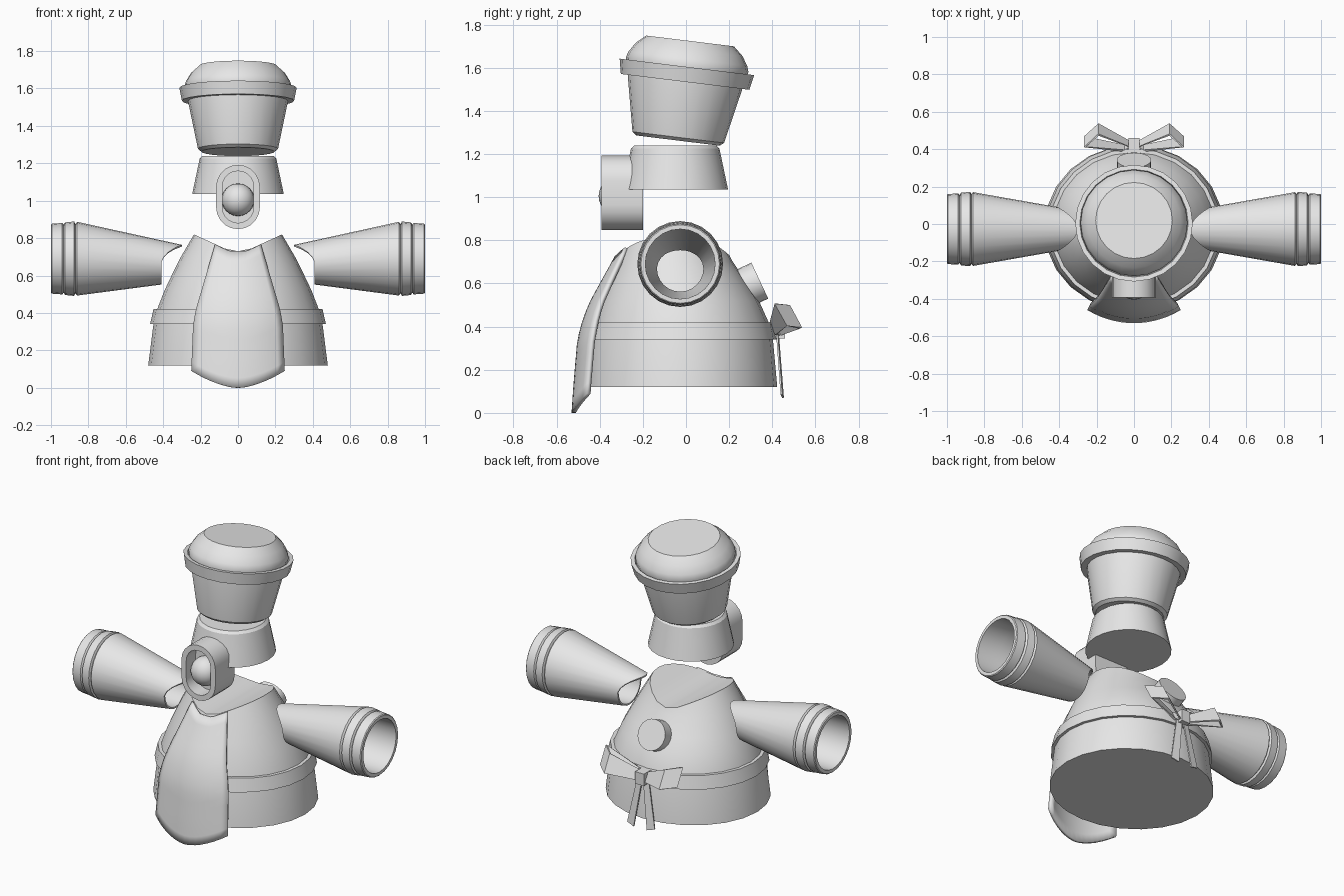
import bpy, bmesh, math
from mathutils import Matrix, Vector

if "Cube" in bpy.data.objects:
    bpy.data.objects.remove(bpy.data.objects["Cube"])

grey = bpy.data.materials.new("light_grey")
grey.diffuse_color = (0.8, 0.8, 0.8, 1)
grey.use_nodes = True
grey.node_tree.nodes["Principled BSDF"].inputs["Base Color"].default_value = grey.diffuse_color


def make(name, verts, faces, matrix=None, smooth=True, thick=0, offset=-1):
    me = bpy.data.meshes.new(name)
    me.from_pydata([tuple(v) for v in verts], [], faces)
    bm = bmesh.new()
    bm.from_mesh(me)
    if matrix:
        bm.transform(matrix)
    bmesh.ops.recalc_face_normals(bm, faces=bm.faces)
    bm.to_mesh(me)
    bm.free()
    me.materials.append(grey)
    ob = bpy.data.objects.new(name, me)
    bpy.context.collection.objects.link(ob)
    if thick:
        mod = ob.modifiers.new("thickness", 'SOLIDIFY')
        mod.thickness, mod.offset = thick, offset
    if smooth:
        bpy.ops.object.select_all(action='DESELECT')
        ob.select_set(True)
        bpy.context.view_layer.objects.active = ob
        bpy.ops.object.shade_smooth_by_angle(angle=math.radians(32))
    return ob


def skin(rings, closed=False):
    """Quads between successive rings of equal length."""
    n, m = len(rings[0]), len(rings)
    verts = [v for r in rings for v in r]
    faces = [(i * n + j, i * n + (j + 1) % n,
              (i + 1) % m * n + (j + 1) % n, (i + 1) % m * n + j)
             for i in range(m if closed else m - 1) for j in range(n)]
    return verts, faces


def lathe(name, profile, matrix=None, n=24):
    """Capped turned shape from (radius, height) pairs."""
    rings = [[(r * math.sin(2 * math.pi * j / n), r * math.cos(2 * math.pi * j / n), h)
              for j in range(n)] for r, h in profile]
    verts, faces = skin(rings)
    faces += [tuple(range(n)), tuple(range(len(verts) - n, len(verts)))]
    return make(name, verts, faces, matrix)


# Body cross-sections: z, x radius, y radius, y centre
SECTIONS = [(-.02, .49, .455, -.022), (.12, .48, .445, -.022), (.34, .452, .425, -.022),
            (.42, .432, .405, -.022), (.52, .393, .368, -.03), (.6, .355, .325, -.04),
            (.7, .305, .27, -.053), (.82, .235, .215, -.06)]


def section(z):
    for a, b in zip(SECTIONS, SECTIONS[1:]):
        if z <= b[0] or b is SECTIONS[-1]:
            t = (z - a[0]) / (b[0] - a[0])
            return [p + (q - p) * t for p, q in zip(a[1:], b[1:])]


def body_point(a, z, grow=0):
    rx, ry, cy = section(z)
    return ((rx + grow) * math.sin(a), cy + (ry + grow) * math.cos(a), z)


def neckline(x):
    return .73 + max(0, abs(x) - .04) * .46


# Robe body with a valley-shaped top
N = 24
ANG = [2 * math.pi * j / N for j in range(N)]
rings = [[body_point(a, s[0]) for a in ANG] for s in SECTIONS[1:-1]]
top = []
for a in ANG:
    z = .8
    for _ in range(12):
        z = neckline(body_point(a, z)[0])
    top.append(body_point(a, z))
rings.append(top)
verts, faces = skin(rings)
faces.append(tuple(range(N)))
b = len(verts) - N
h = N // 2
for lo in (0, h):  # strips from front to back across the top
    for k in range(h // 2):
        q = [lo + k, lo + k + 1, (h - lo - k - 1) % N, (h - lo - k) % N] if lo == 0 else \
            [h + k, h + k + 1, (N - k - 1) % N, (N - k) % N]
        q = list(dict.fromkeys(q))
        if len(q) > 2:
            faces.append(tuple(b + i for i in q))
make("body", verts, faces)

# Sash around the waist
sash = [[body_point(a, z, g) for a in ANG]
        for z, g in ((.34, -.01), (.34, .018), (.42, .02), (.42, -.01))]
make("sash", *skin(sash, closed=True))

# Front apron hugging the body
COLS, ROWS = 14, 14
WIDTHS = [(0, .25), (.09, .25), (.34, .24), (.42, .225), (.77, .122)]


def lerp(table, z):
    for (z0, v0), (z1, v1) in zip(table, table[1:]):
        if z <= z1 or z1 == table[-1][0]:
            return v0 + (v1 - v0) * (z - z0) / (z1 - z0)


OFFSETS = [(0, .055), (.34, .057), (.45, .055), (.77, .012)]
verts = []
for i in range(ROWS + 1):
    for j in range(COLS + 1):
        u = 2 * j / COLS - 1
        z0 = .09 * abs(u) ** 1.7
        z = z0 + (neckline(.122 * u) - z0) * i / ROWS
        x = u * lerp(WIDTHS, z)
        rx, ry, cy = section(z)
        verts.append((x, cy - ry * math.sqrt(1 - (x / rx) ** 2) - lerp(OFFSETS, z), z))
W = COLS + 1
faces = [(i * W + j, i * W + j + 1, (i + 1) * W + j + 1, (i + 1) * W + j)
         for i in range(ROWS) for j in range(COLS)]
make("apron", verts, faces, thick=.02)

# Hollow sleeves with cuffs, inner end cut to clear the shoulder: x, radius
SLEEVE = [(.4, .118), (.86, .197), (.87, .186), (.876, .199), (.925, .194), (.932, .182),
          (.94, .191), (.995, .187), (1, .182), (1, .162), (.86, .16), (.4, .108)]
for side, label in ((-1, "left"), (1, "right")):
    rings = []
    for k, (x, r) in enumerate(SLEEVE):
        ring = []
        for a in ANG:
            c = math.cos(a)
            xx, rr = x, r
            if k in (0, len(SLEEVE) - 1):
                xx = .41 - .11 * max(0, c) ** 1.6
                rr = r - (.41 - xx) * .17
            cz = .69 - (.86 - min(xx, .86)) * .045
            ring.append((side * xx, -.027 + rr * math.sin(a), cz + rr * c))
        rings.append(ring)
    make(label + "_sleeve", *skin(rings, closed=True))

# Neck
lathe("neck", [(.245, 1.035), (.205, 1.225), (.19, 1.24)], Matrix.Translation((0, -.05, 0)))

# Head cup, brim and cap, all leaning back together
tilt = Matrix.Translation((0, 0, 1.57)) @ Matrix.Rotation(math.radians(-7), 4, 'X')
lathe("head", [(.195, -.31), (.214, -.295), (.266, -.045), (.266, -.02)], tilt)
lathe("brim", [(.26, -.036), (.3, -.036), (.314, .034), (.29, .034), (.285, .02)], tilt)
lathe("cap", [(.28, .015), (.286, .045), (.277, .072), (.25, .115), (.205, .155)], tilt)


# Stadium-shaped housing with a recessed front
def stadium(r, half, y, n=10):
    pts = []
    for s, start in ((1, 0), (-1, math.pi)):
        for k in range(n + 1):
            a = start + math.pi * k / n
            pts.append((r * math.cos(a), y, 1.02 + s * half + r * math.sin(a)))
    return pts


rings = [stadium(.117, .055, -.2), stadium(.117, .055, -.392),
         stadium(.084, .055, -.392), stadium(.084, .055, -.3)]
verts, faces = skin(rings)
n = len(rings[0])
faces += [tuple(range(n)), tuple(range(3 * n, 4 * n))]
make("housing", verts, faces)

# Round lens inside the housing
bm = bmesh.new()
bmesh.ops.create_uvsphere(bm, u_segments=20, v_segments=12, radius=.087)
me = bpy.data.meshes.new("tmp")
bm.to_mesh(me)
bm.free()
make("lens", [v.co for v in me.vertices], [tuple(p.vertices) for p in me.polygons],
     Matrix.Translation((0, -.318, 1.005)))
bpy.data.meshes.remove(me)

# Button on the upper back
aim = Vector((0, .905, .425)).to_track_quat('Z', 'Y').to_matrix().to_4x4()
lathe("back_button", [(.092, -.11), (.092, 0)],
      Matrix.Translation((0, .342, .613)) @ aim, 20)

# Bow: ribbon loops, knot and tails
half = Vector((0, -.028, .052))
for s, label in ((-1, "left"), (1, "right")):
    path = [Vector((s * x, y, z)) for x, y, z in
            ((.02, .425, .385), (.19, .505, .445), (.262, .44, .455), (.05, .405, .39))]
    low = [p - half * k for p, k in zip(path, (.5, 1, 1, .5))]
    high = [p + half * k for p, k in zip(path, (.5, 1, 1, .5))]
    make(label + "_bow_loop", *skin([low, high]), smooth=False, thick=.012, offset=0)
    tail = [(s * .0, .425, .39), (s * .035, .42, .39),
            (s * .095, .442, .085), (s * .045, .45, .07)]
    make(label + "_bow_tail", tail, [(0, 1, 2, 3)], smooth=False, thick=.008, offset=0)
knot = [[(x, y, z) for x, z in ((-.03, .345), (.03, .345), (.03, .42), (-.03, .42))]
        for y in (.39, .46)]
verts, faces = skin(knot)
make("bow_knot", verts, faces + [(0, 1, 2, 3), (4, 5, 6, 7)], smooth=False)
